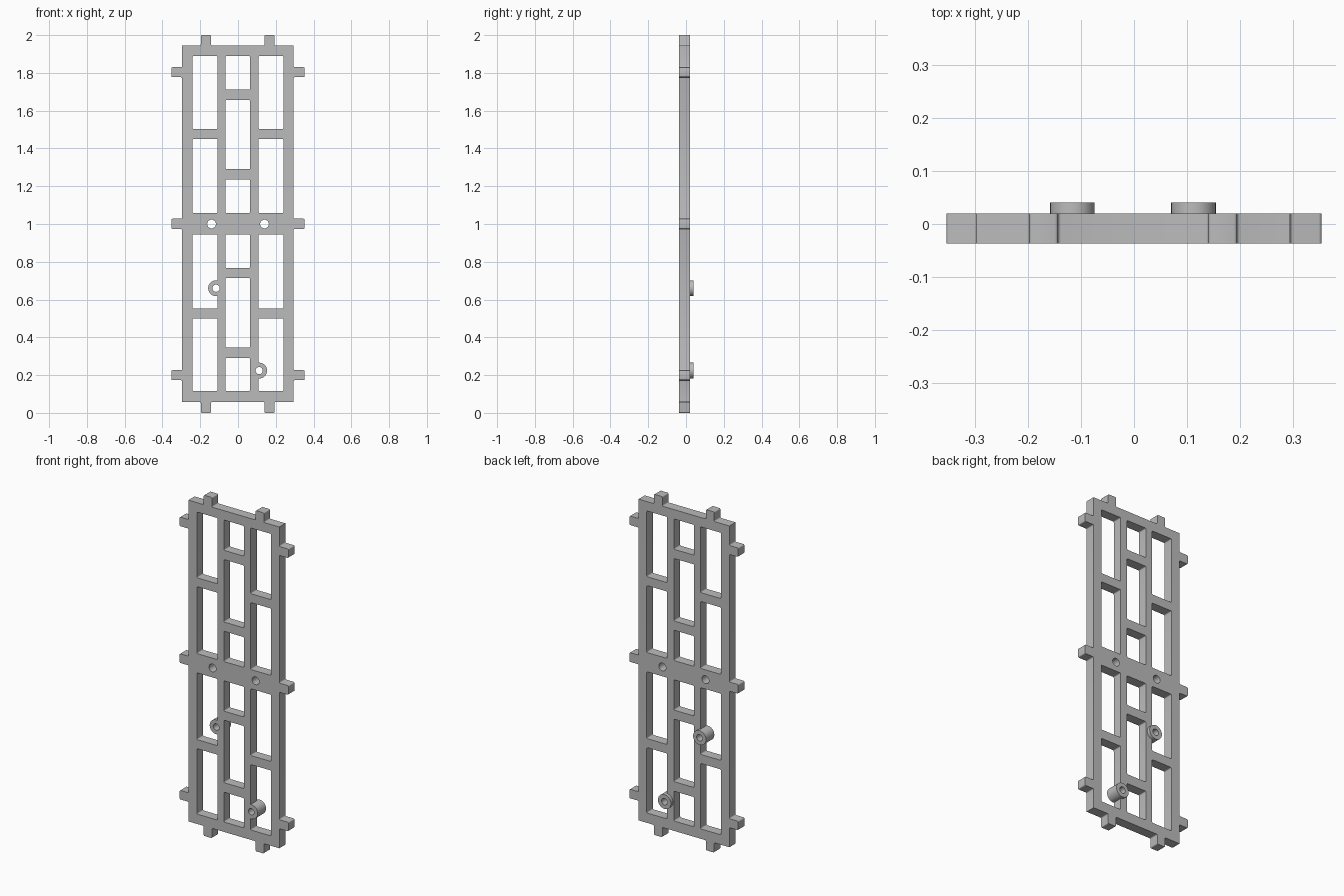
import bpy, bmesh, math
from mathutils import Vector

cube = bpy.data.objects.get("Cube")
if cube:
    bpy.data.objects.remove(cube, do_unlink=True)

FRONT, BACK, BOSS_BACK = -0.037, 0.02, 0.04

grey = bpy.data.materials.new("plain_grey")
grey.use_nodes = True
grey.diffuse_color = (0.5, 0.5, 0.5, 1)
grey.node_tree.nodes["Principled BSDF"].inputs["Base Color"].default_value = (0.5, 0.5, 0.5, 1)


def rounded(corners, steps=3):
    """Round each (x, z, radius) corner of a right-angled outline."""
    pts = []
    for i, (x, z, r) in enumerate(corners):
        p = Vector((x, z))
        if r == 0:
            pts.append(p)
            continue
        a = (Vector(corners[i - 1][:2]) - p).normalized() * r
        b = (Vector(corners[(i + 1) % len(corners)][:2]) - p).normalized() * r
        for k in range(steps + 1):
            t = k / steps * math.pi / 2
            pts.append(p + a * (1 - math.sin(t)) + b * (1 - math.cos(t)))
    return pts


def rectangle(x0, x1, z0, z1, r=0.006):
    return rounded([(x0, z0, r), (x1, z0, r), (x1, z1, r), (x0, z1, r)])


def circle(x, z, r, n=32):
    return [Vector((x + r * math.cos(math.tau * k / n), z + r * math.sin(math.tau * k / n)))
            for k in range(n)]


def prisms(name, outlines, y0, y1):
    """One object holding an extruded prism for each outline."""
    bm = bmesh.new()
    for outline in outlines:
        face = bm.faces.new([bm.verts.new((p.x, y0, p.y)) for p in outline])
        ext = bmesh.ops.extrude_face_region(bm, geom=[face])["geom"]
        bmesh.ops.translate(bm, vec=(0, y1 - y0, 0),
                            verts=[v for v in ext if isinstance(v, bmesh.types.BMVert)])
    bmesh.ops.recalc_face_normals(bm, faces=bm.faces)
    mesh = bpy.data.meshes.new(name)
    bm.to_mesh(mesh)
    bm.free()
    mesh.materials.append(grey)
    obj = bpy.data.objects.new(name, mesh)
    bpy.context.collection.objects.link(obj)
    return obj


def combine(target, tool, operation):
    mod = target.modifiers.new(tool.name, "BOOLEAN")
    mod.operation, mod.object, mod.solver = operation, tool, "EXACT"
    bpy.context.view_layer.objects.active = target
    bpy.ops.object.modifier_apply(modifier=mod.name)
    bpy.data.objects.remove(tool, do_unlink=True)


# Outer outline: frame rectangle with tabs on all four sides
L, R, B, T = -0.296, 0.294, 0.058, 1.944
side_tabs = [(0.173, 0.226), (0.974, 1.028), (1.777, 1.83)]
end_tabs = [(-0.197, -0.143), (0.14, 0.194)]
f = 0.006
outline = [(L, B, 0)]
for a, b in end_tabs:
    outline += [(a, B, f), (a, 0, f), (b, 0, f), (b, B, f)]
outline.append((R, B, 0))
for a, b in side_tabs:
    outline += [(R, a, f), (0.353, a, f), (0.353, b, f), (R, b, f)]
outline.append((R, T, 0))
for a, b in reversed(end_tabs):
    outline += [(b, T, f), (b, 2, f), (a, 2, f), (a, T, f)]
outline.append((L, T, 0))
for a, b in reversed(side_tabs):
    outline += [(L, b, f), (-0.353, b, f), (-0.353, a, f), (L, a, f)]
frame = prisms("lattice_frame", [rounded(outline)], FRONT, BACK)

# Windows: outer columns and the staggered middle column
side_gaps = [(0.116, 0.5), (0.553, 0.945), (1.058, 1.451), (1.503, 1.889)]
middle_gaps = [(0.116, 0.291), (0.347, 0.714), (0.767, 0.945),
               (1.058, 1.236), (1.29, 1.657), (1.711, 1.889)]
windows = [rectangle(x0, x1, a, b) for x0, x1 in ((-0.241, -0.108), (0.108, 0.241))
           for a, b in side_gaps]
windows += [rectangle(-0.066, 0.064, a, b) for a, b in middle_gaps]
combine(frame, prisms("window_cutter", windows, -0.2, 0.2), "DIFFERENCE")

# Round bosses standing proud of the back
bosses = [(-0.116, 0.66), (0.112, 0.224)]
combine(frame, prisms("bosses", [circle(x, z, 0.042) for x, z in bosses],
                      FRONT, BOSS_BACK), "UNION")

# Bores through the bosses and the middle band
bores = [circle(x, z, 0.019) for x, z in bosses]
bores += [circle(x, 1.0, 0.023) for x in (-0.14, 0.14)]
combine(frame, prisms("bore_cutter", bores, -0.2, 0.2), "DIFFERENCE")

# Smooth the round walls, keep the edges sharp
frame.select_set(True)
bpy.context.view_layer.objects.active = frame
bpy.ops.object.shade_smooth_by_angle(angle=math.radians(35))
